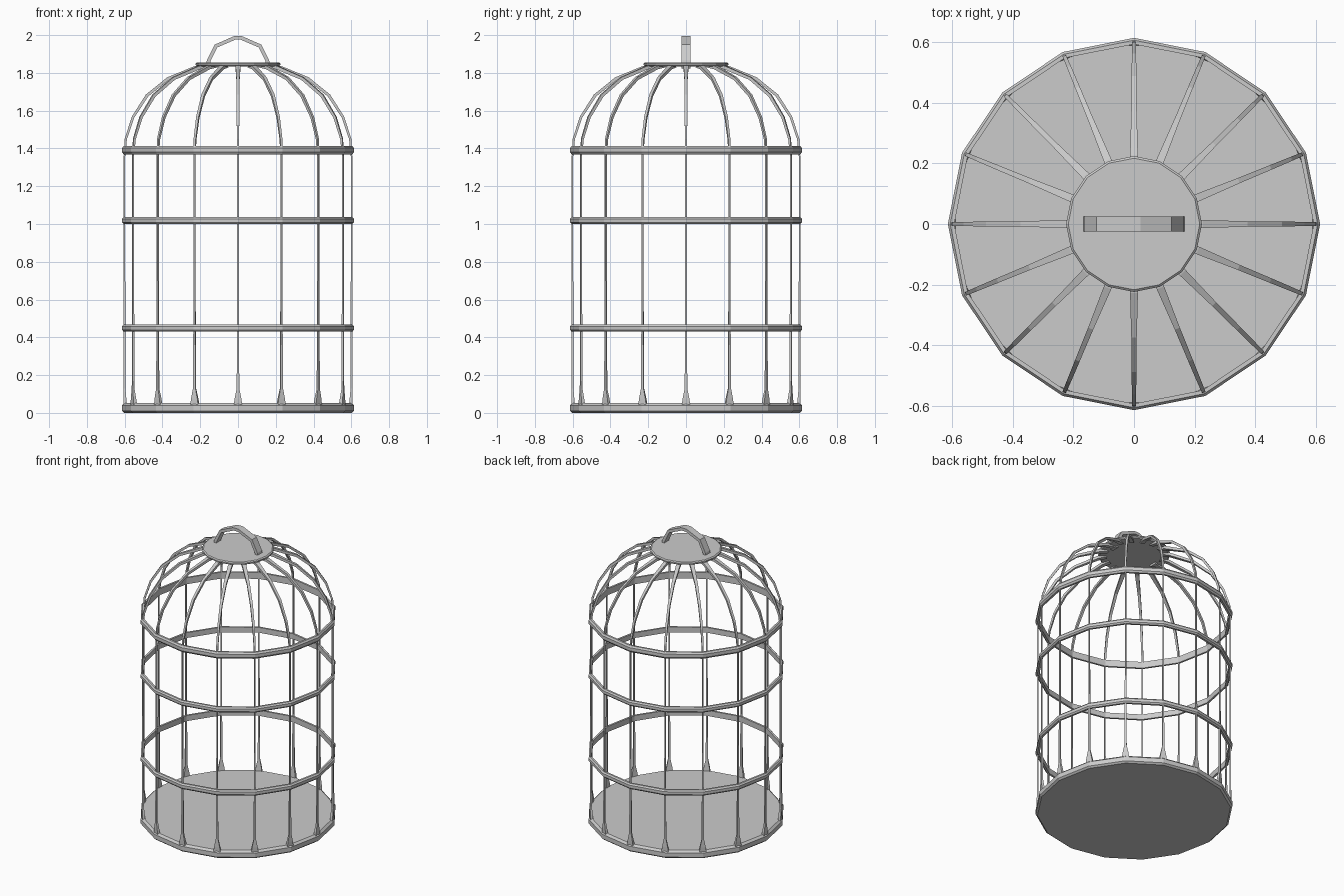
import bpy, bmesh
from math import pi, cos, sin
from mathutils import Vector, Matrix

if "Cube" in bpy.data.objects:
    bpy.data.objects.remove(bpy.data.objects["Cube"])

SIDES = 16


def finish(bm, name):
    bmesh.ops.recalc_face_normals(bm, faces=bm.faces)
    me = bpy.data.meshes.new(name)
    bm.to_mesh(me)
    bm.free()
    ob = bpy.data.objects.new(name, me)
    bpy.context.collection.objects.link(ob)
    return ob


def lathe(name, profile, closed):
    """Revolve an (r, z) profile; closed makes a ring, open makes a capped disc."""
    bm = bmesh.new()
    rows = [[bm.verts.new((r * cos(2 * pi * i / SIDES), r * sin(2 * pi * i / SIDES), z))
             for i in range(SIDES)] for r, z in profile]
    pairs = list(zip(rows, rows[1:]))
    if closed:
        pairs.append((rows[-1], rows[0]))
    else:
        bm.faces.new(rows[0])
        bm.faces.new(rows[-1])
    for a, b in pairs:
        for i in range(SIDES):
            j = (i + 1) % SIDES
            bm.faces.new((a[i], a[j], b[j], b[i]))
    return finish(bm, name)


def sweep(bm, path, angle=0):
    """Strip along (x, z, half width, half thickness) points, turned about z."""
    rot = Matrix.Rotation(angle, 3, 'Z')
    pts = [Vector((p[0], 0, p[1])) for p in path]
    loops = []
    for i, (x, z, w, t) in enumerate(path):
        d = (pts[min(i + 1, len(pts) - 1)] - pts[max(i - 1, 0)]).normalized()
        n, side = Vector((-d.z, 0, d.x)) * t, Vector((0, w, 0))
        loops.append([bm.verts.new(rot @ (pts[i] + q))
                      for q in (n + side, n - side, -n - side, -n + side)])
    for a, b in zip(loops, loops[1:]):
        for i in range(4):
            j = (i + 1) % 4
            bm.faces.new((a[i], a[j], b[j], b[i]))
    bm.faces.new(loops[0])
    bm.faces.new(loops[-1])


# Floor tray and top cap
lathe("base_tray", [(0.602, 0), (0.614, 0.01), (0.614, 0.04), (0.60, 0.053)], False)
lathe("top_cap", [(0.217, 1.835), (0.224, 1.841), (0.224, 1.849), (0.217, 1.855)], False)

# Three horizontal hoops
for name, z, h in (("lower_hoop", 0.449, 0.019), ("middle_hoop", 1.018, 0.018),
                   ("upper_hoop", 1.391, 0.022)):
    lathe(name, [(0.593, z - h), (0.606, z - h), (0.614, z - h * 0.5),
                 (0.614, z + h * 0.5), (0.606, z + h), (0.593, z + h)], True)

# Bars: flared foot, thin upright, curved dome thickening to the cap
bar = [(0.597, 0.045, 0.022, 0.009), (0.599, 0.075, 0.018, 0.008),
       (0.601, 0.13, 0.007, 0.005), (0.601, 0.75, 0.004, 0.004),
       (0.601, 1.36, 0.004, 0.004), (0.594, 1.45, 0.006, 0.006),
       (0.556, 1.565, 0.007, 0.007), (0.482, 1.68, 0.008, 0.008),
       (0.37, 1.77, 0.009, 0.008), (0.225, 1.828, 0.013, 0.009),
       (0.17, 1.838, 0.014, 0.009)]
bm = bmesh.new()
for k in range(SIDES):
    sweep(bm, bar, 2 * pi * k / SIDES)
finish(bm, "cage_bars")

# Carrying handle
half = [(0.162, 1.825), (0.155, 1.865), (0.117, 1.942), (0.018, 1.985)]
arch = half + [(-x, z) for x, z in reversed(half)]
bm = bmesh.new()
sweep(bm, [(x, z, 0.025, 0.01) for x, z in arch])
finish(bm, "handle")
